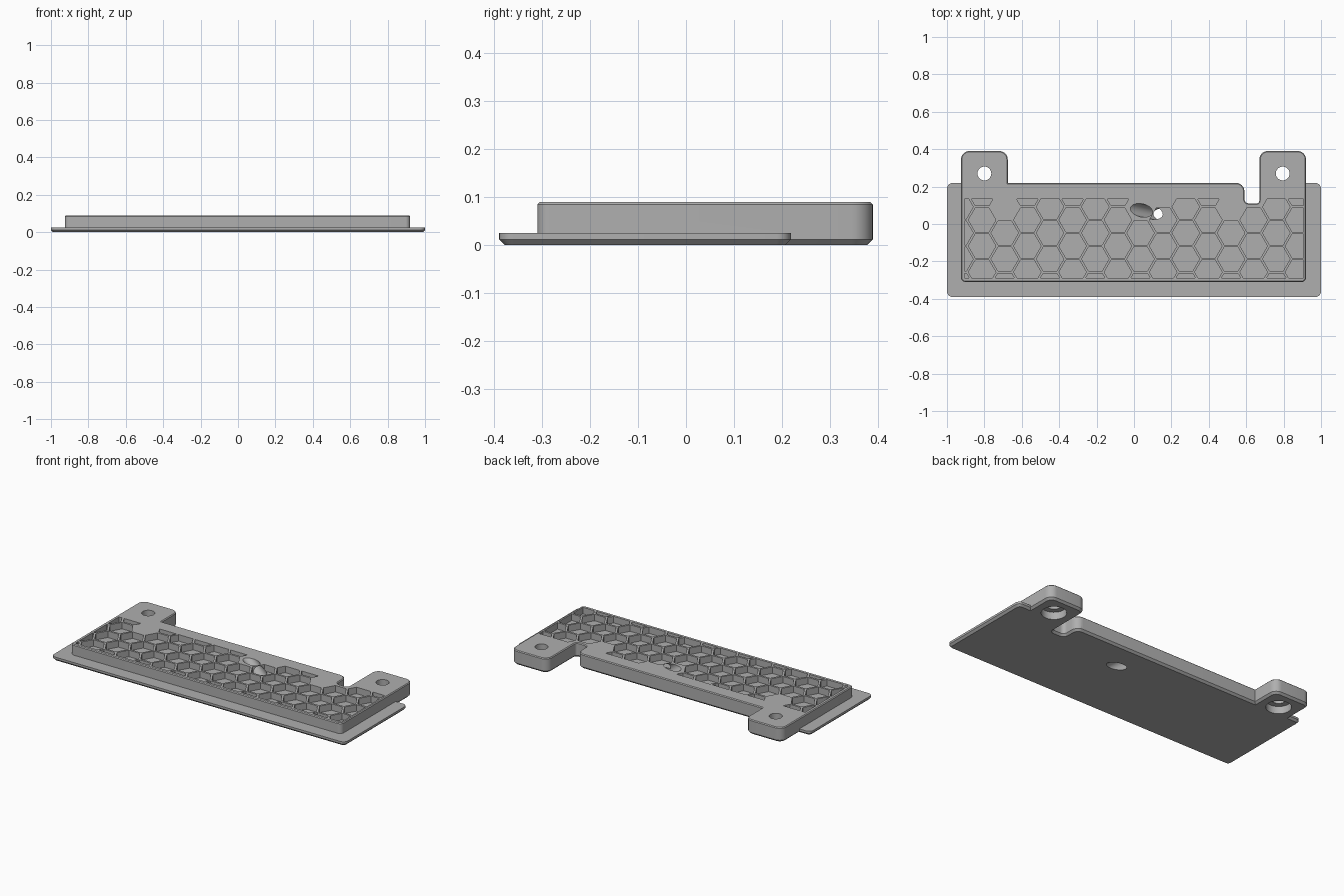
import bpy, bmesh
from math import pi, sin, cos, sqrt, radians
from mathutils import Vector

cube = bpy.data.objects.get("Cube")
if cube:
    bpy.data.objects.remove(cube, do_unlink=True)

grey = bpy.data.materials.new("mid grey")
grey.use_nodes = True
colour = (0.43, 0.43, 0.43, 1)
grey.diffuse_color = colour
grey.node_tree.nodes["Principled BSDF"].inputs["Base Color"].default_value = colour


def finish(name, bm):
    bmesh.ops.recalc_face_normals(bm, faces=bm.faces)
    mesh = bpy.data.meshes.new(name)
    bm.to_mesh(mesh)
    bm.free()
    mesh.materials.append(grey)
    obj = bpy.data.objects.new(name, mesh)
    bpy.context.collection.objects.link(obj)
    return obj


def rounded(corners, steps=8):
    """Outline of right-angled corners (x, y, radius), counter-clockwise."""
    pts = []
    for i, (x, y, r) in enumerate(corners):
        p = Vector((x, y))
        if r == 0:
            pts.append(p)
            continue
        a = (Vector(corners[i - 1][:2]) - p).normalized() * r
        b = (Vector(corners[(i + 1) % len(corners)][:2]) - p).normalized() * r
        for k in range(steps + 1):
            t = pi / 2 * k / steps
            pts.append(p + a + b - b * cos(t) - a * sin(t))
    return pts


def inset(pts, d):
    out = []
    for i, p in enumerate(pts):
        e1 = (p - pts[i - 1]).normalized()
        e2 = (pts[(i + 1) % len(pts)] - p).normalized()
        n1, n2 = Vector((-e1.y, e1.x)), Vector((-e2.y, e2.x))
        out.append(p + (n1 + n2) * d / (1 + n1.dot(n2)))
    return out


def slab(name, corners, levels):
    """Stack the outline at (height, inset) levels and cap both ends."""
    bm = bmesh.new()
    pts = rounded(corners)
    rings = [[bm.verts.new((p.x, p.y, z)) for p in inset(pts, d)] for z, d in levels]
    n = len(pts)
    for low, high in zip(rings, rings[1:]):
        for i in range(n):
            j = (i + 1) % n
            bm.faces.new((low[i], low[j], high[j], high[i]))
    bm.faces.new(rings[0][::-1])
    bm.faces.new(rings[-1])
    return finish(name, bm)


def rod(name, start, end, radius):
    start, end = Vector(start), Vector(end)
    axis = end - start
    bm = bmesh.new()
    bmesh.ops.create_cone(bm, cap_ends=True, segments=40, radius1=radius,
                          radius2=radius, depth=axis.length)
    bm.transform(axis.to_track_quat("Z", "Y").to_matrix().to_4x4())
    bmesh.ops.translate(bm, verts=bm.verts, vec=(start + end) / 2)
    return finish(name, bm)


# Raised body with two mounting tabs and a cable notch
panel = slab("panel_body", [
    (-0.925, -0.31, 0.025), (0.92, -0.31, 0.025), (0.92, 0.39, 0.045),
    (0.67, 0.39, 0.045), (0.67, 0.11, 0.015), (0.59, 0.11, 0.025),
    (0.59, 0.22, 0.045), (-0.675, 0.22, 0), (-0.675, 0.39, 0.045),
    (-0.925, 0.39, 0.045)],
    [(0, 0.012), (0.012, 0), (0.085, 0), (0.09, 0.005)])

# Thin base flange, kept clear of the notch
flange = slab("base_flange", [
    (-1, -0.39, 0.03), (1, -0.39, 0.03), (1, 0.219, 0.03), (0.70, 0.219, 0),
    (0.70, 0.08, 0), (0.56, 0.08, 0), (0.56, 0.219, 0), (-1, 0.219, 0.03)],
    [(0, 0.012), (0.012, 0), (0.025, 0)])

# Honeycomb pockets, trimmed to a rectangle
PITCH_X, PITCH_Y, X0, Y0 = 0.121, 0.1395, 0.035, -0.048
RADIUS = (PITCH_Y - 0.0125) / sqrt(3)
FLOOR = 0.05
solid_cells = {(-6, 1), (0, 1), (4, 1), (-5, 1), (1, 1), (5, 1)}
solid_cells -= {(-5, 1)}
bm = bmesh.new()
for col in range(-8, 9):
    for row in range(-2, 2):
        if (col, row) in solid_cells:
            continue
        cx = X0 + col * PITCH_X
        cy = Y0 + (row + 0.5 * (col % 2)) * PITCH_Y
        bm.faces.new([bm.verts.new((cx + RADIUS * cos(k * pi / 3),
                                    cy + RADIUS * sin(k * pi / 3), FLOOR))
                      for k in range(6)])
for co, no in (((0.905, 0, 0), (1, 0, 0)), ((-0.905, 0, 0), (-1, 0, 0)),
               ((0, 0.134, 0), (0, 1, 0)), ((0, -0.289, 0), (0, -1, 0))):
    bmesh.ops.bisect_plane(bm, geom=bm.verts[:] + bm.edges[:] + bm.faces[:],
                           plane_co=co, plane_no=no, clear_outer=True)
top = bmesh.ops.extrude_face_region(bm, geom=bm.faces[:], use_keep_orig=True)
bmesh.ops.translate(bm, vec=(0, 0, 0.1),
                    verts=[v for v in top["geom"] if isinstance(v, bmesh.types.BMVert)])
cutters = [finish("pocket_cutter", bm)]

# Screw holes with wide recesses underneath, and a slanted cable hole
for x in (-0.80, 0.795):
    cutters.append(rod("screw_hole_cutter", (x, 0.27, -0.1), (x, 0.27, 0.2), 0.037))
    cutters.append(rod("recess_cutter", (x, 0.27, -0.1), (x, 0.27, 0.045), 0.07))
upper, lower = Vector((0.04, 0.073, 0.09)), Vector((0.163, 0.046, 0))
reach = (upper - lower) * 0.8
cutters.append(rod("cable_hole_cutter", lower - reach, upper + reach, 0.035))

# Merge and cut, then keep the finished mesh only
for other, operation in [(flange, "UNION")] + [(c, "DIFFERENCE") for c in cutters]:
    other.hide_render = True
    mod = panel.modifiers.new(other.name, "BOOLEAN")
    mod.operation, mod.object, mod.solver = operation, other, "EXACT"
depsgraph = bpy.context.evaluated_depsgraph_get()
result = bpy.data.meshes.new_from_object(panel.evaluated_get(depsgraph))
panel.modifiers.clear()
panel.data = result
for other in [flange] + cutters:
    bpy.data.objects.remove(other, do_unlink=True)

panel.name = "honeycomb_panel"
bpy.ops.object.select_all(action="DESELECT")
panel.select_set(True)
bpy.context.view_layer.objects.active = panel
bpy.ops.object.shade_smooth_by_angle(angle=radians(30))
